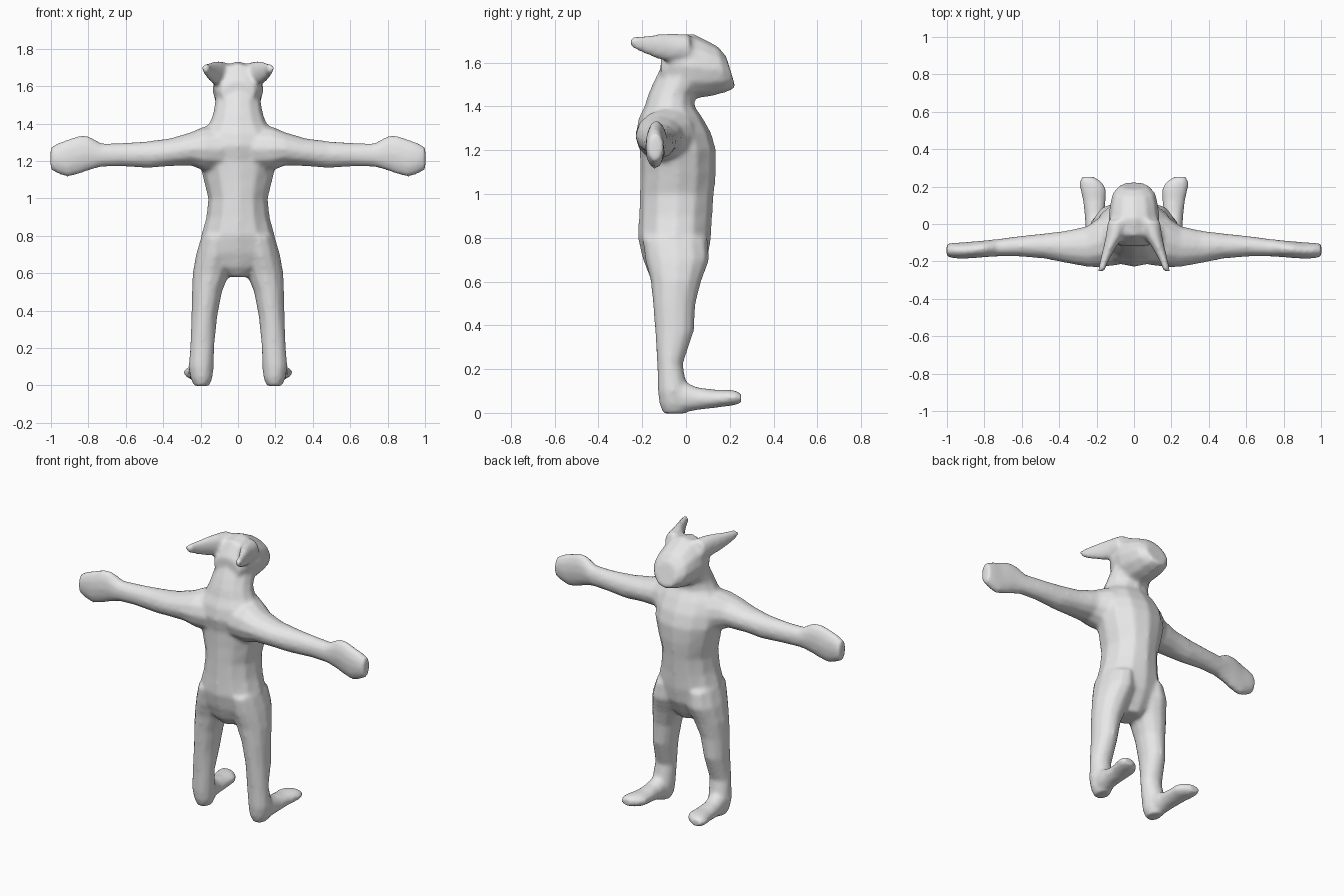
import bpy, bmesh, math
from mathutils import Vector

SIDES = 12
bm = bmesh.new()


def loft(rings):
    """Skin a closed tube through rings of (centre, half axis u, half axis v)."""
    loops = []
    for c, u, v in rings:
        c, u, v = Vector(c), Vector(u), Vector(v)
        loops.append([bm.verts.new(c + u * math.cos(a) + v * math.sin(a))
                      for a in (2 * math.pi * i / SIDES for i in range(SIDES))])
    faces = [bm.faces.new(loops[0]), bm.faces.new(loops[-1])]
    for a, b in zip(loops, loops[1:]):
        for i in range(SIDES):
            j = (i + 1) % SIDES
            faces.append(bm.faces.new((a[i], a[j], b[j], b[i])))
    bmesh.ops.recalc_face_normals(bm, faces=faces)


def upright(z, x0, x1, y0, y1):
    return (((x0 + x1) / 2, (y0 + y1) / 2, z),
            ((x1 - x0) / 2, 0, 0), (0, (y1 - y0) / 2, 0))


def along_y(y, x0, x1, z0, z1, lean=0):
    return (((x0 + x1) / 2, y, (z0 + z1) / 2),
            ((x1 - x0) / 2, 0, 0), (0, lean, (z1 - z0) / 2))


def sideways(x, y0, y1, z0, z1):
    return ((x, (y0 + y1) / 2, (z0 + z1) / 2),
            (0, (y1 - y0) / 2, 0), (0, 0, (z1 - z0) / 2))


def mirror(rings):
    return [((-c[0], c[1], c[2]), (-u[0], u[1], u[2]), v) for c, u, v in rings]


# torso and neck: height, half width, front, back
torso = [(0.58, .06, -.13, .03), (0.63, .13, -.17, .06), (0.71, .20, -.20, .10),
         (0.80, .198, -.22, .115), (0.90, .17, -.215, .12), (1.00, .16, -.212, .128),
         (1.10, .185, -.21, .138), (1.20, .21, -.212, .138), (1.28, .215, -.23, .115),
         (1.35, .20, -.215, .075), (1.40, .155, -.19, .04), (1.45, .135, -.175, .04),
         (1.51, .125, -.15, .08), (1.57, .115, -.12, .10)]
loft([upright(z, -w, w, f, b) for z, w, f, b in torso])

# head, reaching backwards over the neck
loft([along_y(-.115, -.09, .09, 1.50, 1.63), along_y(-.06, -.125, .125, 1.46, 1.72),
      along_y(.03, -.138, .138, 1.435, 1.735), along_y(.10, -.13, .13, 1.445, 1.705, -.01),
      along_y(.165, -.115, .115, 1.465, 1.675, -.02),
      along_y(.205, -.075, .075, 1.485, 1.63, -.022)])

# one ear, arm, leg and foot
ear = [along_y(.02, .02, .14, 1.60, 1.73), along_y(-.07, .06, .152, 1.60, 1.735),
       along_y(-.14, .105, .168, 1.62, 1.73), along_y(-.20, .138, .182, 1.645, 1.723),
       along_y(-.252, .156, .195, 1.672, 1.717)]
arm = [sideways(.08, -.22, .08, 1.14, 1.39), sideways(.18, -.232, .04, 1.145, 1.385),
       sideways(.25, -.23, -.01, 1.175, 1.355), sideways(.36, -.21, -.035, 1.172, 1.322),
       sideways(.48, -.185, -.05, 1.162, 1.306), sideways(.62, -.174, -.065, 1.17, 1.296),
       sideways(.73, -.174, -.08, 1.168, 1.295), sideways(.80, -.178, -.088, 1.148, 1.335),
       sideways(.85, -.182, -.092, 1.128, 1.337), sideways(.91, -.186, -.098, 1.113, 1.317),
       sideways(.96, -.184, -.10, 1.13, 1.298), sideways(1.002, -.175, -.105, 1.152, 1.275)]
leg = [upright(.80, .02, .195, -.20, .10), upright(.70, .015, .225, -.188, .108),
       upright(.60, .045, .243, -.162, .07), upright(.50, .085, .247, -.152, .045),
       upright(.37, .11, .25, -.142, .036), upright(.22, .125, .255, -.132, -.015),
       upright(.10, .13, .265, -.13, .01), upright(.04, .135, .255, -.122, .01),
       upright(-.003, .155, .235, -.105, .0)]
foot = [along_y(-.09, .145, .245, .01, .14), along_y(-.02, .145, .26, -.002, .15),
        along_y(.05, .155, .265, .012, .118), along_y(.13, .15, .275, .022, .107),
        along_y(.19, .148, .29, .03, .107), along_y(.225, .17, .293, .035, .103),
        along_y(.252, .21, .28, .045, .09)]
for part in (ear, arm, leg, foot):
    loft(part)
    loft(mirror(part))

mesh = bpy.data.meshes.new("body")
bm.to_mesh(mesh)
bm.free()
body = bpy.data.objects.new("body", mesh)
bpy.context.collection.objects.link(body)

# one plain clay colour
clay = bpy.data.materials.new("light grey")
clay.diffuse_color = (0.8, 0.8, 0.8, 1)
mesh.materials.append(clay)

# fuse the parts into one skin and soften the joins
fuse = body.modifiers.new("fuse", 'REMESH')
fuse.mode = 'VOXEL'
fuse.voxel_size = 0.012
fuse.use_smooth_shade = True
soften = body.modifiers.new("soften", 'SMOOTH')
soften.factor = 0.5
soften.iterations = 6
for p in mesh.polygons:
    p.use_smooth = True
